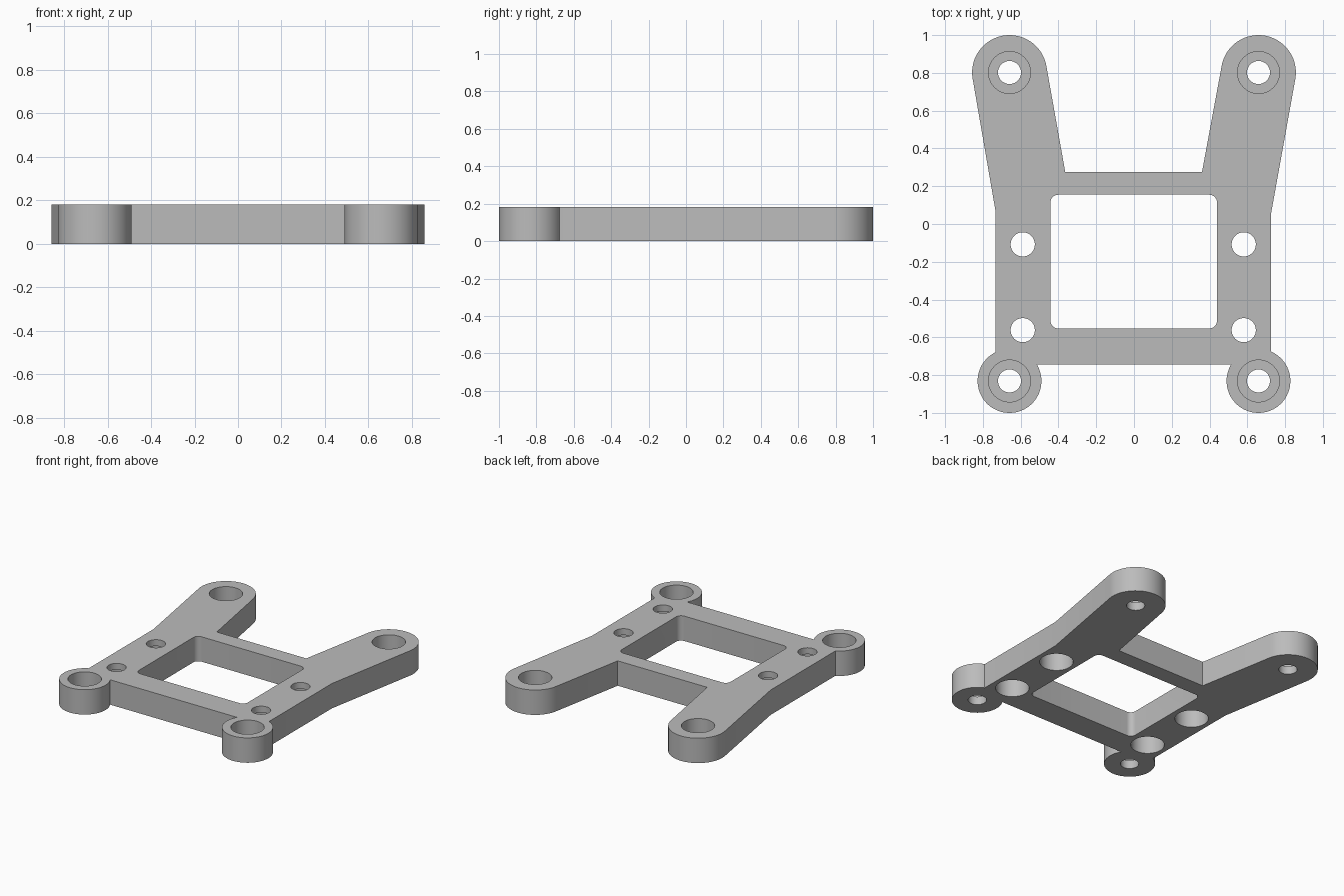
import bpy, bmesh
from math import sin, cos, asin, acos, pi, radians, tau

cube = bpy.data.objects.get("Cube")
if cube:
    bpy.data.objects.remove(cube, do_unlink=True)

HEIGHT = 0.182
SHIFT = -0.004            # the plate sits slightly off the mounting axis
HALF_WIDTH = 0.729
PLATE_FRONT = -0.745
MOUNT_X = 0.659
ARM_Y, ARM_R = 0.802, 0.198
BOSS_Y, BOSS_R = -0.831, 0.169


def arc(cx, cy, r, start, end, steps):
    return [(cx + r * cos(start + (end - start) * i / steps),
             cy + r * sin(start + (end - start) * i / steps))
            for i in range(steps + 1)]


def half_outline(side):
    """Outline of one side, from the front edge round to the rear edge."""
    wall = HALF_WIDTH + side * SHIFT
    front_cut = pi - asin((PLATE_FRONT - BOSS_Y) / BOSS_R)
    side_cut = tau + acos((wall - MOUNT_X) / BOSS_R)
    tilt = radians(10)
    pts = arc(MOUNT_X, BOSS_Y, BOSS_R, front_cut, side_cut, 56)
    pts.append((wall, 0.06 - side * 0.008))
    pts += arc(MOUNT_X, ARM_Y, ARM_R, -tilt, pi - tilt, 40)
    pts.append((0.362 + side * SHIFT / 2, 0.275))
    return [(side * x, y) for x, y in pts]


def prism(bm, outline, z0, z1):
    low = [bm.verts.new((x, y, z0)) for x, y in outline]
    high = [bm.verts.new((x, y, z1)) for x, y in outline]
    bm.faces.new(low[::-1])
    bm.faces.new(high)
    n = len(outline)
    for i in range(n):
        j = (i + 1) % n
        bm.faces.new((low[i], low[j], high[j], high[i]))


def stepped_hole(bm, x, y, profile, sides=48):
    """Closed turned solid from (radius, height) pairs, low to high."""
    rings = [[bm.verts.new((px, py, z)) for px, py in
              arc(x, y, r, 0, tau * (sides - 1) / sides, sides - 1)]
             for r, z in profile]
    bm.faces.new(rings[0][::-1])
    bm.faces.new(rings[-1])
    for a, b in zip(rings, rings[1:]):
        for i in range(sides):
            j = (i + 1) % sides
            bm.faces.new((a[i], a[j], b[j], b[i]))


def finish(bm, name):
    bmesh.ops.recalc_face_normals(bm, faces=bm.faces)
    mesh = bpy.data.meshes.new(name)
    bm.to_mesh(mesh)
    bm.free()
    obj = bpy.data.objects.new(name, mesh)
    bpy.context.collection.objects.link(obj)
    return obj


# Solid bracket: plate, two front bosses and two rear arms in one outline
bm = bmesh.new()
prism(bm, half_outline(1) + half_outline(-1)[::-1], 0, HEIGHT)
bracket = finish(bm, "mounting_bracket")

# Cutters: rounded window, top-recessed mounts, bottom-recessed plate holes
bm = bmesh.new()
corner = 0.04
left, right, front, rear = -0.442, 0.439, -0.553, 0.155
corners = [(right - corner, rear - corner), (left + corner, rear - corner),
           (left + corner, front + corner), (right - corner, front + corner)]
window = []
for i, (x, y) in enumerate(corners):
    window += arc(x, y, corner, i * pi / 2, (i + 1) * pi / 2, 8)
prism(bm, window, -0.1, HEIGHT + 0.1)

mount_profile = [(0.061, -0.1), (0.061, 0.06), (0.111, 0.06), (0.111, HEIGHT + 0.1)]
plate_profile = [(0.111, -0.1), (0.111, 0.135), (0.064, 0.135), (0.064, HEIGHT + 0.1)]
for side in (-1, 1):
    for y in (ARM_Y, BOSS_Y):
        stepped_hole(bm, side * MOUNT_X, y, mount_profile)
    for y in (-0.108, -0.562):
        stepped_hole(bm, side * 0.585 + SHIFT, y, plate_profile)
cutter = finish(bm, "hole_cutter")
cutter.hide_render = True

# Cut the holes, then discard the cutter
mod = bracket.modifiers.new("holes", 'BOOLEAN')
mod.operation = 'DIFFERENCE'
mod.solver = 'EXACT'
mod.object = cutter
bpy.ops.object.select_all(action='DESELECT')
bpy.context.view_layer.objects.active = bracket
bracket.select_set(True)
bpy.ops.object.modifier_apply(modifier=mod.name)
bpy.data.objects.remove(cutter, do_unlink=True)

# Plain grey finish
grey = bpy.data.materials.new("plain_grey")
grey.use_nodes = True
colour = (0.5, 0.5, 0.5, 1)
grey.diffuse_color = colour
grey.node_tree.nodes["Principled BSDF"].inputs["Base Color"].default_value = colour
bracket.data.materials.clear()
bracket.data.materials.append(grey)
bpy.ops.object.shade_smooth_by_angle(angle=radians(30))
